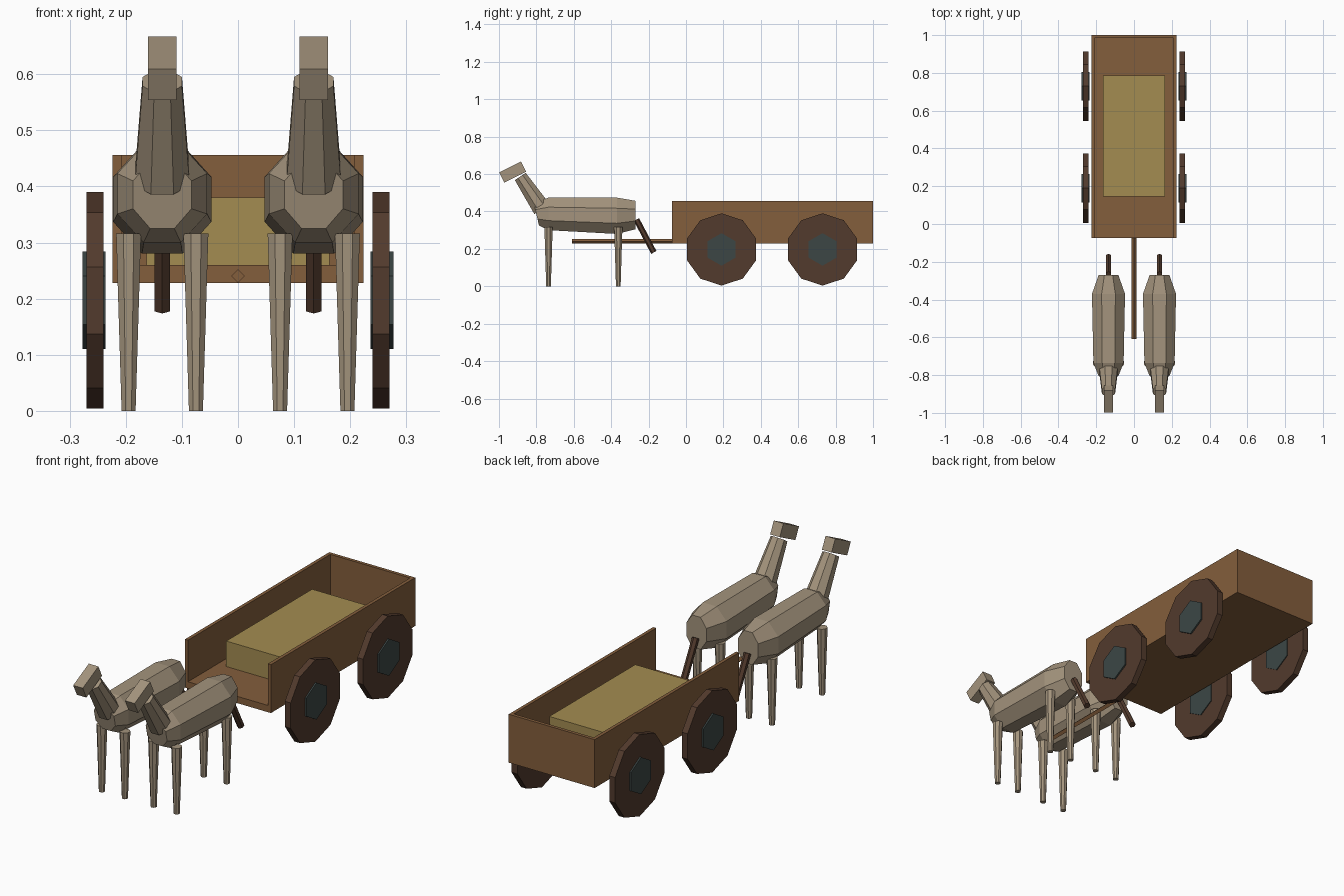
import bpy, bmesh, math
from mathutils import Vector, Matrix

if "Cube" in bpy.data.objects:
    bpy.data.objects.remove(bpy.data.objects["Cube"], do_unlink=True)


def material(name, rgb):
    m = bpy.data.materials.new(name)
    m.use_nodes = True
    m.diffuse_color = (*rgb, 1)
    m.node_tree.nodes["Principled BSDF"].inputs["Base Color"].default_value = (*rgb, 1)
    return m


WOOD = material("brown wood", (0.23, 0.112, 0.045))
DARK = material("dark brown", (0.085, 0.043, 0.026))
IRON = material("slate iron", (0.045, 0.062, 0.06))
HIDE = material("tan hide", (0.37, 0.295, 0.205))
STRAW = material("straw yellow", (0.37, 0.265, 0.083))


def finish(name, bm, mat):
    bmesh.ops.recalc_face_normals(bm, faces=bm.faces[:])
    mesh = bpy.data.meshes.new(name)
    bm.to_mesh(mesh)
    bm.free()
    mesh.materials.append(mat)
    obj = bpy.data.objects.new(name, mesh)
    bpy.context.collection.objects.link(obj)
    return obj


def loft(name, rings, mat):
    """Join equal rings of points and cap both ends."""
    bm = bmesh.new()
    loops = [[bm.verts.new(p) for p in ring] for ring in rings]
    n = len(loops[0])
    for a, b in zip(loops, loops[1:]):
        for i in range(n):
            j = (i + 1) % n
            bm.faces.new((a[i], a[j], b[j], b[i]))
    bm.faces.new(loops[0])
    bm.faces.new(loops[-1])
    return finish(name, bm, mat)


def tube(name, p, q, r1, r2, sides, mat, flat=False):
    """Faceted rod from p to q, with a corner (or a flat) facing up or forward."""
    p, q = Vector(p), Vector(q)
    d = (q - p).normalized()
    u = Vector((0, 1, 0)) if abs(d.x) > 0.9 else Vector((1, 0, 0))
    v = d.cross(u)
    step = math.tau / sides
    angles = [(i + 0.5 * flat) * step for i in range(sides)]
    return loft(name, [[c + r * (math.sin(a) * u + math.cos(a) * v) for a in angles]
                       for c, r in ((p, r1), (q, r2))], mat)


def box(name, low, high, mat, pitch=0):
    low, high = Vector(low), Vector(high)
    bm = bmesh.new()
    bmesh.ops.create_cube(bm, size=1)
    bm.transform(Matrix.Translation((low + high) / 2) @ Matrix.Rotation(pitch, 4, 'X')
                 @ Matrix.Diagonal((*(high - low), 1)))
    return finish(name, bm, mat)


# Wagon bed, open at the front and the top
W, T, Y0, Y1, Z0, Z1 = 0.224, 0.016, -0.075, 1.0, 0.228, 0.456
FLOOR = 0.26
box("wagon_floor", (-W, Y0, Z0), (W, Y1, FLOOR), WOOD)
box("wagon_back_wall", (-W + T, Y1 - T, FLOOR), (W - T, Y1, Z1), WOOD)
box("straw_load", (-0.163, 0.145, FLOOR), (0.163, 0.785, 0.38), STRAW)
tube("draw_pole", (0, -0.61, 0.24), (0, Y0, 0.24), 0.012, 0.012, 4, WOOD)

for side, s in (("left", 1), ("right", -1)):
    inner, outer = sorted((s * (W - T), s * W))
    box(side + "_wagon_wall", (inner, Y0, FLOOR), (outer, Y1, Z1), WOOD)

    # Wheels with hubs showing on both faces
    for end, y in (("front", 0.19), ("rear", 0.73)):
        tube(f"{side}_{end}_wheel", (s * 0.24, y, 0.197), (s * 0.27, y, 0.197),
             0.193, 0.193, 10, DARK)
        tube(f"{side}_{end}_hub", (s * 0.236, y, 0.197), (s * 0.277, y, 0.197),
             0.087, 0.087, 6, IRON)

    # Draught animal: eight-sided body from rump to chest
    x = s * 0.135
    octagon = [math.tau * (i + 0.5) / 8 for i in range(8)]
    scale = 1 / math.cos(math.pi / 8)
    rings = []
    for y, half, bottom, top, lean in ((-0.27, 0.052, 0.305, 0.457, 0),
                                       (-0.37, 0.0875, 0.28, 0.474, 0),
                                       (-0.735, 0.08, 0.3, 0.474, 0),
                                       (-0.8, 0.052, 0.325, 0.445, 0.015)):
        mid, tall = (bottom + top) / 2, (top - bottom) / 2
        rings.append([(x + half * scale * math.sin(a), y - lean * math.cos(a),
                       mid + tall * scale * math.cos(a)) for a in octagon])
    loft(side + "_animal_body", rings, HIDE)

    # Neck, head and tail
    tube(side + "_animal_neck", (x, -0.77, 0.413), (x, -0.886, 0.587),
         0.053, 0.038, 8, HIDE, flat=True)
    box(side + "_animal_head", (x - 0.025, -0.992, 0.58), (x + 0.025, -0.862, 0.641),
        HIDE, pitch=math.radians(26.5))
    tube(side + "_animal_tail", (x, -0.265, 0.357), (x, -0.172, 0.181),
         0.016, 0.016, 6, DARK)

    # Tapered legs
    for end, y in (("front", -0.735), ("rear", -0.362)):
        for place, dx in (("outer", s * 0.06), ("inner", -s * 0.06)):
            tube(f"{side}_animal_{end}_{place}_leg", (x + dx, y, 0), (x + dx, y, 0.316),
                 0.0135, 0.024, 8, HIDE, flat=True)
